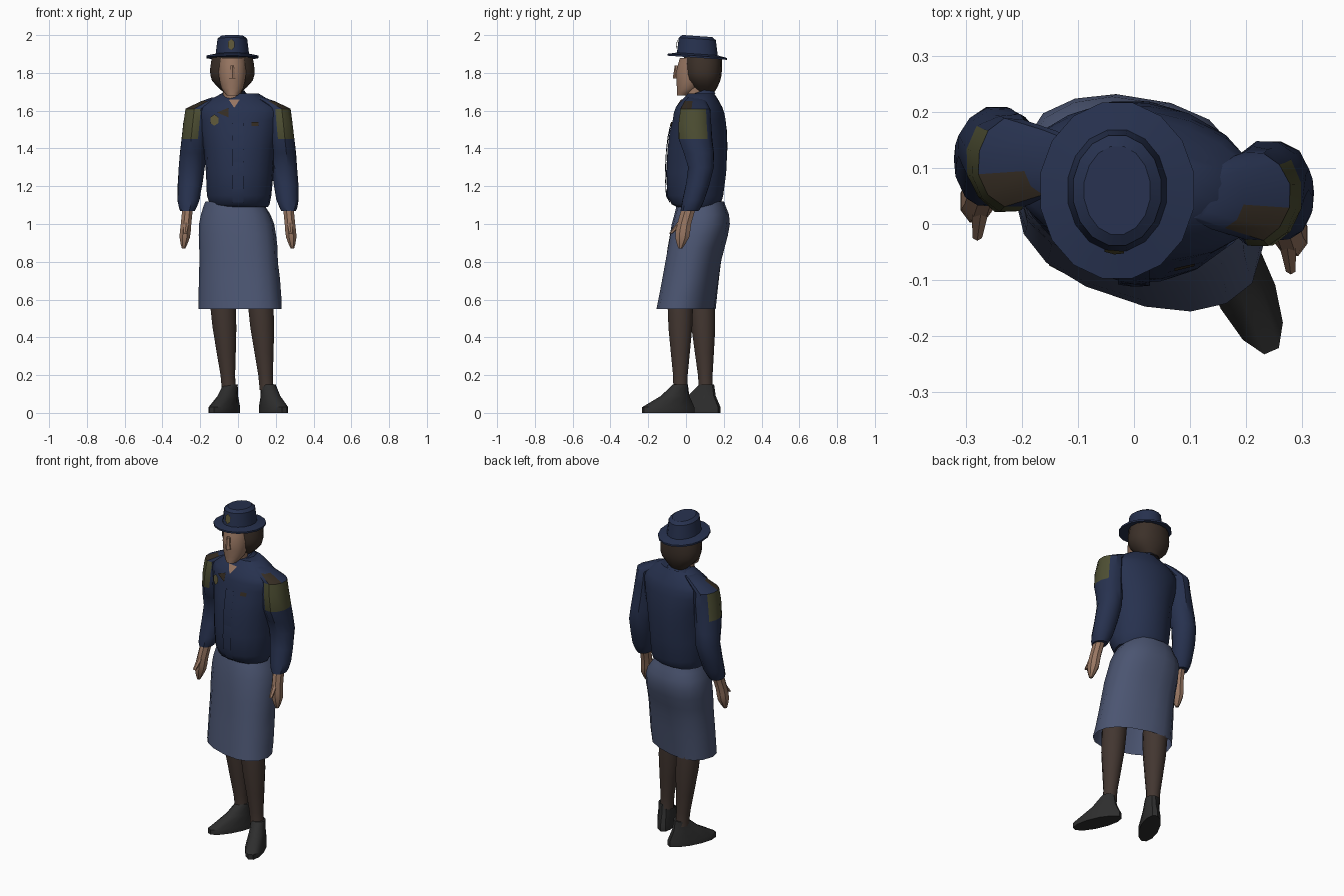
import bpy, bmesh, math, random
from mathutils import Vector
from mathutils.bvhtree import BVHTree

random.seed(4)
cube = bpy.data.objects.get("Cube")
if cube:
    bpy.data.objects.remove(cube, do_unlink=True)


def material(name, *rgb):
    mat = bpy.data.materials.new(name)
    mat.use_nodes = True
    mat.diffuse_color = (*rgb, 1)
    shader = next(n for n in mat.node_tree.nodes if n.type == 'BSDF_PRINCIPLED')
    shader.inputs["Base Color"].default_value = (*rgb, 1)
    return mat


NAVY = material("navy cloth", .02, .031, .077)
BLUE = material("blue skirt cloth", .07, .09, .165)
SKIN = material("skin", .31, .18, .12)
HAIR = material("brown hair", .045, .03, .022)
STOCKING = material("dark stocking", .055, .037, .03)
LEATHER = material("black leather", .027, .027, .027)
OLIVE = material("olive patch", .075, .077, .033)
BROWN = material("dark brown trim", .035, .025, .016)
GOLD = material("dull gold", .11, .095, .04)


def finish(name, bm, materials, angle=35):
    bmesh.ops.recalc_face_normals(bm, faces=bm.faces)
    mesh = bpy.data.meshes.new(name)
    bm.to_mesh(mesh)
    bm.free()
    for mat in materials:
        mesh.materials.append(mat)
    part = bpy.data.objects.new(name, mesh)
    bpy.context.collection.objects.link(part)
    bpy.ops.object.select_all(action='DESELECT')
    part.select_set(True)
    bpy.context.view_layer.objects.active = part
    bpy.ops.object.shade_smooth_by_angle(angle=math.radians(angle))
    return part


def smooth_rings(rings, steps):
    """Add in-between rings along a smooth curve through the given ones."""
    points = [Vector(ring) for ring in rings]
    result = []
    for i in range(len(points) - 1):
        before, start = points[max(i - 1, 0)], points[i]
        end, after = points[i + 1], points[min(i + 2, len(points) - 1)]
        for step in range(steps):
            t = step / steps
            leave, arrive = (end - before) / 2, (after - start) / 2
            curve = start.lerp(end, t * t * (3 - 2 * t))
            curve += leave * t * (1 - t) ** 2 - arrive * t * t * (1 - t)
            result.append(curve)
    return result + [points[-1]]


def loft(name, rings, materials, axis, sides=12, steps=2, yaw=(0, 0), power=1,
         tilt=0, jitter=0, closed=True, rule=None):
    """Skin level rings (height, x radius, y offset, y radius) along an axis."""
    bm = bmesh.new()
    loops = []
    levels = smooth_rings(rings, steps)
    for level, (z, rx, offset, ry) in enumerate(levels):
        turn = yaw[0] + (yaw[1] - yaw[0]) * level / (len(levels) - 1)
        ax, ay = axis(z) if callable(axis) else axis
        loop = []
        for i in range(sides):
            angle = math.tau * (i + .5) / sides
            c, s = math.cos(angle), math.sin(angle)
            crease = 1 + random.uniform(-jitter, jitter)
            u = math.copysign(abs(c) ** power, c) * rx * crease
            v = math.copysign(abs(s) ** power, s) * ry * crease
            lift = tilt * v
            v += offset
            x = ax + u * math.cos(turn) - v * math.sin(turn)
            y = ay + u * math.sin(turn) + v * math.cos(turn)
            loop.append(bm.verts.new((x, y, z + lift)))
        loops.append(loop)
    for low, high in zip(loops, loops[1:]):
        for i in range(sides):
            j = (i + 1) % sides
            bm.faces.new((low[i], low[j], high[j], high[i]))
    if closed:
        bm.faces.new(loops[0])
        bm.faces.new(loops[-1])
    bmesh.ops.recalc_face_normals(bm, faces=bm.faces)
    if rule:
        for face in bm.faces:
            face.material_index = rule(face.calc_center_median(), face.normal)
    return finish(name, bm, materials)


def plate(name, target, x, z, width, height, mat, sides=4, phase=.5):
    """Lay a thin flat polygon on the front surface of a part."""
    bm = bmesh.new()
    bm.from_mesh(target.data)
    tree = BVHTree.FromBMesh(bm)
    bm.free()
    bm = bmesh.new()

    def on_surface(px, pz):
        hit = tree.ray_cast(Vector((px, -1, pz)), Vector((0, 1, 0)))[0]
        return bm.verts.new((px, hit.y - .008, pz))

    centre = on_surface(x, z)
    rim = []
    for i in range(sides):
        angle = math.tau * (i + phase) / sides
        rim.append(on_surface(x + width * math.cos(angle), z + height * math.sin(angle)))
    for a, b in zip(rim, rim[1:] + rim[:1]):
        bm.faces.new((a, b, centre))
    return finish(name, bm, [mat])


# Skirt, open at the hem and turned towards the advanced left leg
loft("skirt", [(.55, .225, 0, .14), (.8, .21, .04, .14), (1, .2, .08, .15),
               (1.12, .15, .08, .12)],
     [BLUE], lambda z: (.05 - .07 * z, 0), sides=16, steps=3, yaw=(-.33, -.08),
     power=.85, jitter=.01, closed=False)

# Blouse, gathered over the waist, with its collar
blouse = loft("blouse", [(1.09, .15, .06, .11), (1.15, .17, .05, .15),
                         (1.4, .19, .06, .16), (1.55, .22, .07, .14),
                         (1.62, .21, .07, .12), (1.69, .1, .08, .07)],
              [NAVY], (0, 0), sides=18, yaw=(-.13, -.13), jitter=.015)
loft("collar", [(1.66, .09, 0, .09), (1.7, .055, 0, .065)], [NAVY], (-.02, .07),
     tilt=.35, closed=False)


def arm_axis(side):
    """Arms spread down from sloping shoulders, the left one further forward."""
    def axis(z):
        slope = 2 * max(0, z - 1.62)
        return side * (.375 - .1 * z - slope), -.03 * side
    return axis


def patch_rule(side):
    """Olive patch on the outer shoulder with a dark band along its top."""
    def rule(centre, normal):
        outward = side * normal.x - normal.y / 2
        if outward < .45 or not 1.46 < centre.z < 1.64:
            return 0
        return 1 if centre.z < 1.625 else 2
    return rule


# Limbs: ankle position, leg lean and foot turn differ between the two sides
for label, side, ankle, lean, turn in (("right", -1, (-.04, .11), -.04, -.48),
                                       ("left", 1, (.16, -.03), 0, .41)):
    axis = arm_axis(side)
    loft(label + "_sleeve", [(1.67, .03, .08, .04), (1.61, .065, .08, .08),
                             (1.45, .07, .08, .09), (1.3, .07, .11, .07),
                             (1.13, .06, .07, .06), (1.07, .04, .05, .05)],
         [NAVY, OLIVE, BROWN], axis, jitter=.03, rule=patch_rule(side))
    loft(label + "_hand", [(1.1, .03, .05, .04), (1, .03, .02, .04),
                           (.93, .03, .01, .04), (.87, .01, 0, .01)],
         [SKIN], axis, sides=8)
    loft(label + "_thumb", [(1.03, .02, .02, .02), (.95, .01, -.05, .01)],
         [SKIN], axis, sides=6)
    leg = [(z, r, 0, r) for z, r in ((.12, .04), (.2, .04), (.45, .065), (.62, .07))]
    loft(label + "_leg", leg, [STOCKING],
         lambda z: (ankle[0] - .07 * z, ankle[1] + lean * z))
    loft(label + "_shoe", [(0, .055, -.07, .15), (.03, .055, -.07, .15),
                           (.09, .045, -.03, .08), (.15, .04, 0, .04)],
         [LEATHER], ankle, steps=1, yaw=(turn, turn))

# Neck, face and nose, with bobbed hair behind
head = (-.03, 0)
loft("neck", [(1.6, .05, .05, .06), (1.76, .05, .05, .05)], [SKIN], head)
loft("face", [(1.68, .03, -.02, .03), (1.72, .06, .01, .06),
              (1.8, .075, .03, .085), (1.88, .075, .05, .085)], [SKIN], head)
loft("nose", [(1.77, .02, -.05, .02), (1.84, .01, -.05, .01)], [SKIN], head, sides=6)
loft("hair", [(1.7, .05, .1, .05), (1.76, .11, .09, .09),
              (1.82, .12, .09, .1), (1.88, .11, .09, .1)],
     [HAIR], head, sides=14, power=.9, tilt=-.07)

# Brimmed hat, oval and rising slightly to the front
hat_profile = ((1.88, .1), (1.88, .14), (1.89, .14), (1.9, .09), (1.98, .08), (1.995, .06))
hat = loft("hat", [(z, r, 0, r + .02) for z, r in hat_profile], [NAVY], (-.03, .06),
           sides=16, steps=1, tilt=-.07)

# Badges, name tag, open neckline, neck tie and front placket
plate("hat_badge", hat, -.035, 1.95, .02, .03, GOLD, sides=6)
plate("chest_badge", blouse, -.125, 1.55, .025, .03, GOLD, sides=6)
plate("name_tag", blouse, .09, 1.53, .025, .015, BROWN)
plate("neckline", blouse, -.02, 1.645, .035, .03, SKIN, sides=3, phase=.25)
plate("neck_tie", blouse, -.07, 1.59, .04, .03, BROWN, sides=3)
for i in range(6):
    plate(f"placket_{i + 1}", blouse, 0, 1.15 + i * .07, .04, .05, NAVY)
